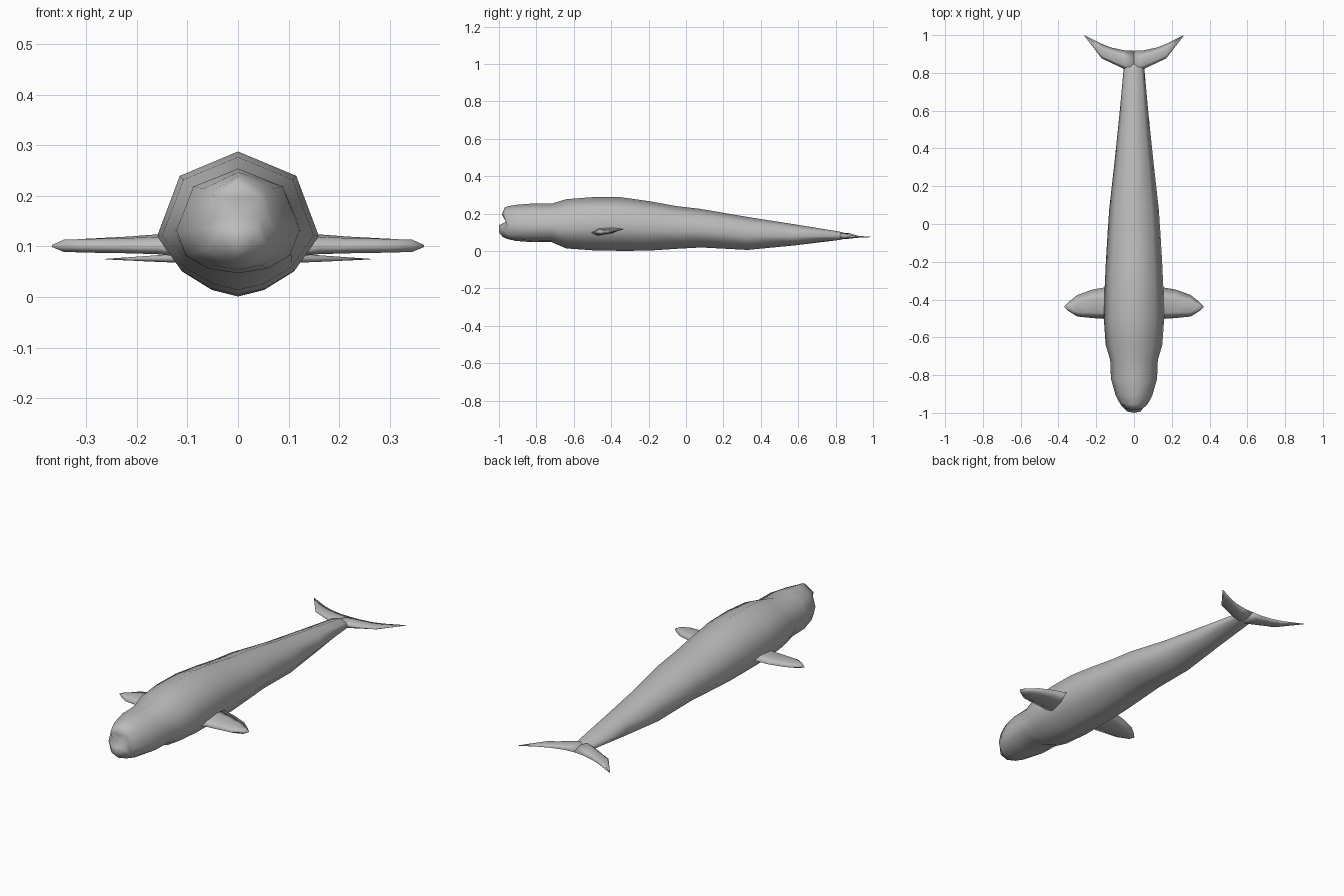
import bpy
import bmesh

cube = bpy.data.objects.get("Cube")
if cube:
    bpy.data.objects.remove(cube, do_unlink=True)

grey = bpy.data.materials.new("whale_grey")
grey.use_nodes = True
colour = (0.5, 0.5, 0.5, 1)
grey.diffuse_color = colour
grey.node_tree.nodes["Principled BSDF"].inputs["Base Color"].default_value = colour


def finish(bm, name):
    bmesh.ops.recalc_face_normals(bm, faces=bm.faces)
    for f in bm.faces:
        f.smooth = True
    mesh = bpy.data.meshes.new(name)
    bm.to_mesh(mesh)
    bm.free()
    obj = bpy.data.objects.new(name, mesh)
    mesh.materials.append(grey)
    bpy.context.collection.objects.link(obj)
    return obj


def bridge(bm, a, b):
    n = len(a)
    for i in range(n):
        j = (i + 1) % n
        bm.faces.new((a[i], a[j], b[j], b[i]))


def mirrored_ring(bm, top, side, bottom):
    """Closed ring: top point, right side down, bottom point, left side up."""
    left = [(-x, y, z) for x, y, z in reversed(side)]
    return [bm.verts.new(p) for p in [top, *side, bottom, *left]]


# Body: one faceted cross-section lofted along y
HEIGHTS = (0.83, 0.41, 0.17, 0.045)
HEAD_WIDTHS = (0.72, 1, 0.84, 0.48)
BODY_WIDTHS = (0.72, 1, 0.70, 0.33)
# y, bottom, top, half width
STATIONS = [
    (-0.955, 0.064, 0.239, 0.072), (-0.91, 0.054, 0.247, 0.096),
    (-0.82, 0.047, 0.254, 0.122), (-0.72, 0.048, 0.253, 0.126),
    (-0.64, 0.014, 0.277, 0.150), (-0.50, 0.004, 0.288, 0.160),
    (-0.35, 0.001, 0.288, 0.156), (-0.20, 0.002, 0.267, 0.149),
    (-0.05, 0.012, 0.240, 0.140), (0.08, 0.019, 0.225, 0.131),
    (0.33, 0.006, 0.182, 0.103), (0.58, 0.030, 0.143, 0.077),
    (0.82, 0.059, 0.104, 0.055),
]
bm = bmesh.new()
rings = []
for y, low, high, w in STATIONS:
    widths = HEAD_WIDTHS if y < -0.7 else BODY_WIDTHS
    side = [(w * u, y, low + (high - low) * h) for u, h in zip(widths, HEIGHTS)]
    rings.append(mirrored_ring(bm, (0, y, high), side, (0, y, low)))
for a, b in zip(rings, rings[1:]):
    bridge(bm, a, b)

# Tail stock closes to a thin point between the flukes
tip = bm.verts.new((0, 0.915, 0.08))
last = rings[-1]
for i, v in enumerate(last):
    bm.faces.new((v, last[(i + 1) % len(last)], tip))

# Face: melon above a mouth groove, with the lower jaw pushed forward
lips = [(0.045, -0.978, 0.195), (0.045, -0.963, 0.157),
        (0.035, -0.993, 0.137), (0.028, -0.993, 0.100)]
face = mirrored_ring(bm, (0, -0.970, 0.231), lips, (0, -0.980, 0.076))
bridge(bm, face, rings[0])
middle = [face[0]]
middle += [bm.verts.new((0, y - 0.007 if i != 1 else y, z))
           for i, (x, y, z) in enumerate(lips)]
middle.append(face[5])
for side in (face[:6], [face[0], *reversed(face[5:])]):
    for i in range(5):
        quad = (side[i], side[i + 1], middle[i + 1], middle[i])
        bm.faces.new(list(dict.fromkeys(quad)))
finish(bm, "body")


def fin(name, sections, side):
    """Loft flat six-sided sections: x, front y, back y, front z, back z, thickness."""
    bm = bmesh.new()
    loops = []
    for x, y0, y1, z0, z1, t in sections:
        def point(f, s):
            return bm.verts.new((side * x, y0 + (y1 - y0) * f,
                                 z0 + (z1 - z0) * f + s * t / 2))
        loops.append([point(f, s) for f, s in
                      ((0, 0), (0.2, 1), (0.65, 0.8), (1, 0), (0.65, -0.8), (0.2, -1))])
    for a, b in zip(loops, loops[1:]):
        bridge(bm, a, b)
    bm.faces.new(loops[0])
    bm.faces.new(loops[-1])
    bmesh.ops.remove_doubles(bm, verts=bm.verts, dist=0.0005)
    finish(bm, name)


FLIPPER = [
    (0.10, -0.515, -0.325, 0.100, 0.118, 0.050),
    (0.16, -0.502, -0.337, 0.098, 0.117, 0.034),
    (0.22, -0.498, -0.347, 0.099, 0.112, 0.030),
    (0.30, -0.490, -0.376, 0.100, 0.107, 0.027),
    (0.345, -0.462, -0.412, 0.101, 0.103, 0.024),
    (0.368, -0.442, -0.436, 0.101, 0.101, 0.004),
]
FLUKE = [
    (0.00, 0.800, 0.917, 0.081, 0.080, 0.036),
    (0.055, 0.822, 0.920, 0.080, 0.079, 0.030),
    (0.12, 0.853, 0.934, 0.077, 0.077, 0.018),
    (0.17, 0.876, 0.953, 0.076, 0.076, 0.012),
    (0.263, 0.996, 1.000, 0.075, 0.075, 0.001),
]
for label, side in (("left", 1), ("right", -1)):
    fin(label + "_flipper", FLIPPER, side)
    fin(label + "_tail_fluke", FLUKE, side)
